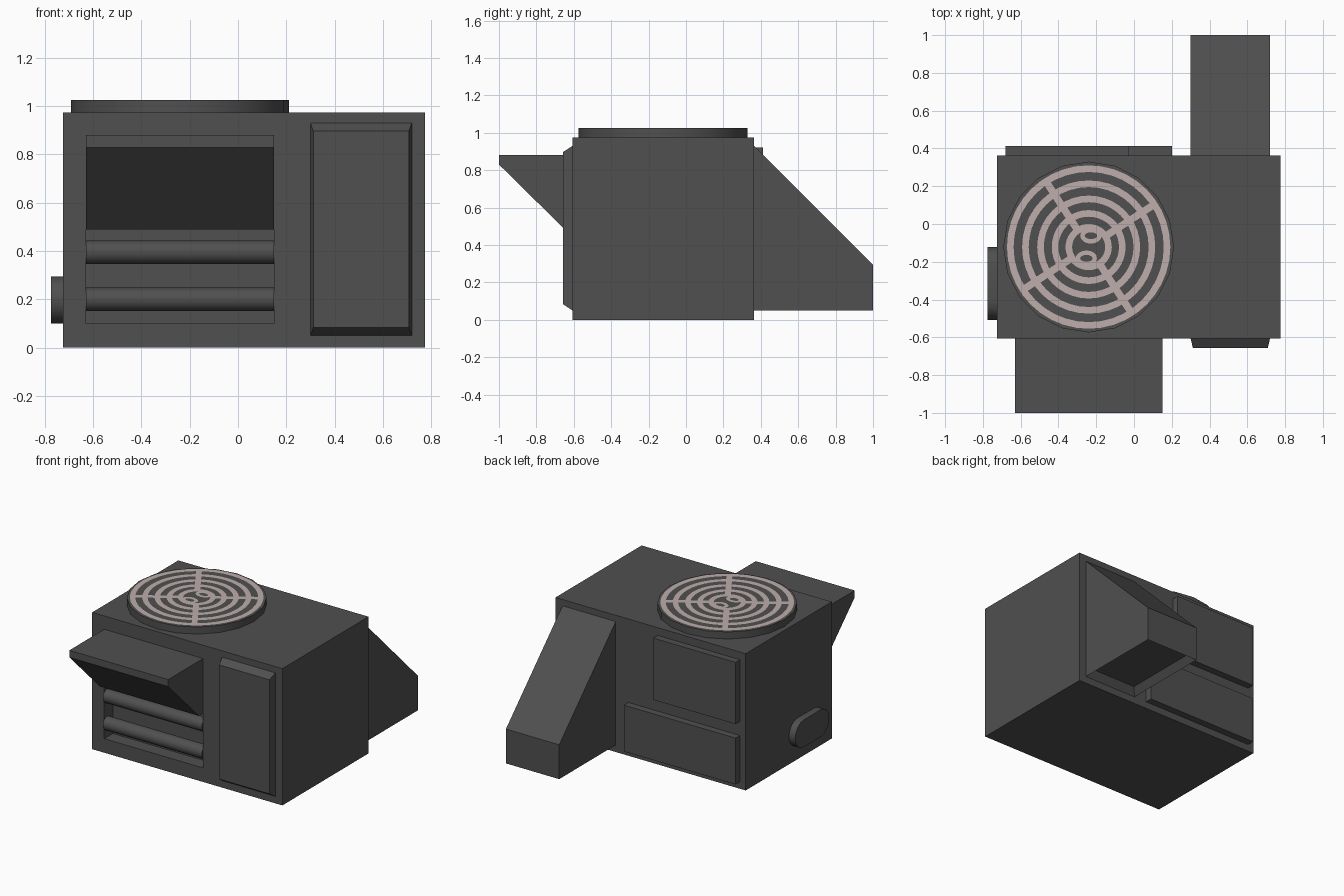
import bpy, bmesh, math
from mathutils import Vector, Matrix

if "Cube" in bpy.data.objects:
    bpy.data.objects.remove(bpy.data.objects["Cube"])


def material(name, rgb):
    m = bpy.data.materials.new(name)
    m.diffuse_color = (*rgb, 1)
    m.use_nodes = True
    m.node_tree.nodes["Principled BSDF"].inputs["Base Color"].default_value = m.diffuse_color
    return m


GREY = material("dark grey metal", (0.08, 0.08, 0.08))
PINK = material("pale pink grille", (0.51, 0.42, 0.41))


def finish(bm, name, mat, smooth=False):
    if mat is GREY:
        bmesh.ops.recalc_face_normals(bm, faces=bm.faces)
    me = bpy.data.meshes.new(name)
    bm.to_mesh(me)
    bm.free()
    me.materials.append(mat)
    ob = bpy.data.objects.new(name, me)
    bpy.context.collection.objects.link(ob)
    if smooth:
        bpy.ops.object.select_all(action='DESELECT')
        ob.select_set(True)
        bpy.context.view_layer.objects.active = ob
        bpy.ops.object.shade_smooth_by_angle(angle=math.radians(35))
    return ob


def prism(name, points, axis, a, b, smooth=False):
    """Extrude a 2D profile along an axis: x takes (y, z), z takes (x, y)."""
    def place(p, t):
        return (t, p[0], p[1]) if axis == 'x' else (p[0], p[1], t)
    bm = bmesh.new()
    face = bm.faces.new([bm.verts.new(place(p, a)) for p in points])
    new = bmesh.ops.extrude_face_region(bm, geom=[face])["geom"]
    shift = Vector(place((0, 0), b - a))
    bmesh.ops.translate(bm, vec=shift, verts=[v for v in new if isinstance(v, bmesh.types.BMVert)])
    return finish(bm, name, GREY, smooth)


def box(name, x, y, z):
    return prism(name, [(y[0], z[0]), (y[1], z[0]), (y[1], z[1]), (y[0], z[1])], 'x', *x)


def arc(cx, cy, r, a0, a1, n):
    return [(cx + r * math.cos(math.radians(a0 + (a1 - a0) * i / n)),
             cy + r * math.sin(math.radians(a0 + (a1 - a0) * i / n))) for i in range(n + 1)]


# Main housing with a recess cut in the front
body = box("housing", (-0.725, 0.775), (-0.607, 0.363), (0, 0.975))
cutter = box("recess_cutter", (-0.63, 0.15), (-0.8, -0.51), (0.1, 0.88))
cutter.hide_render = True
mod = body.modifiers.new("recess", 'BOOLEAN')
mod.operation, mod.solver, mod.object = 'DIFFERENCE', 'EXACT', cutter
bpy.context.view_layer.objects.active = body
bpy.ops.object.modifier_apply(modifier=mod.name)
bpy.data.objects.remove(cutter)

# Front hood
prism("front_hood", [(-0.51, 0.88), (-1, 0.88), (-1, 0.83), (-0.655, 0.49), (-0.51, 0.49)],
      'x', -0.63, 0.15)

# Two rollers in the recess
for i, z in enumerate((0.2, 0.395)):
    prism(f"roller_{i + 1}", arc(-0.575, z, 0.048, 0, 360, 16)[:-1], 'x', -0.63, 0.15, True)

# Front door with chamfered edges
bm = bmesh.new()
rings = []
for y, ix, iz in ((-0.607, 0, 0), (-0.657, 0.012, 0.033)):
    rings.append([bm.verts.new((x, y, z)) for x, z in (
        (0.3 + ix, 0.05 + iz), (0.72 - ix, 0.05 + iz), (0.72 - ix, 0.93 - iz), (0.3 + ix, 0.93 - iz))])
for i in range(4):
    j = (i + 1) % 4
    bm.faces.new((rings[0][i], rings[0][j], rings[1][j], rings[1][i]))
bm.faces.new(rings[0])
bm.faces.new(rings[1])
finish(bm, "front_door", GREY)

# Rear duct, with an inset opening underneath
duct = prism("rear_duct", [(0.363, 0.05), (1, 0.05), (1, 0.295), (0.363, 0.93)], 'x', 0.3, 0.72)
bm = bmesh.new()
bm.from_mesh(duct.data)
bottom = min(bm.faces, key=lambda f: f.calc_center_median().z)
bmesh.ops.inset_region(bm, faces=[bottom], thickness=0.05)
bmesh.ops.translate(bm, vec=(0, 0, 0.05), verts=bottom.verts)
bm.to_mesh(duct.data)
bm.free()

# Rear panels
box("rear_panel_upper", (-0.68, -0.03), (0.363, 0.413), (0.48, 0.92))
box("rear_panel_lower", (-0.68, 0.2), (0.363, 0.413), (0.05, 0.38))

# Oblong cap on the left side
prism("side_cap", arc(-0.22, 0.197, 0.097, -90, 90, 8) + arc(-0.41, 0.197, 0.097, 90, 270, 8),
      'x', -0.775, -0.725, True)

# Fan disc on the roof
CX, CY, TOP = -0.24, -0.122, 1.025
prism("fan_disc", arc(CX, CY, 0.452, 0, 360, 20)[:-1], 'z', 0.975, TOP, True)

# Painted grille: concentric rings, two crossing spokes, two small centre loops
bm = bmesh.new()


def flat_ring(cx, cy, rx, ry, w, n=40):
    inner, outer = [], []
    for i in range(n):
        c, s = math.cos(math.tau * i / n), math.sin(math.tau * i / n)
        inner.append(bm.verts.new((cx + (rx - w / 2) * c, cy + (ry - w / 2) * s, TOP + 0.003)))
        outer.append(bm.verts.new((cx + (rx + w / 2) * c, cy + (ry + w / 2) * s, TOP + 0.003)))
    for i in range(n):
        j = (i + 1) % n
        bm.faces.new((inner[i], outer[i], outer[j], inner[j]))


for r in (0.415, 0.335, 0.255, 0.178, 0.105):
    flat_ring(CX, CY, r, r, 0.035)
for s in (-1, 1):
    flat_ring(CX + s * 0.012, CY + s * 0.06, 0.045, 0.03, 0.024, 16)
for k in range(4):
    rot = Matrix.Rotation(math.radians(33 + 90 * k), 4, 'Z')
    bm.faces.new([bm.verts.new(rot @ Vector((u, v, 0)) + Vector((CX, CY, TOP + 0.003)))
                  for u, v in ((0.09, -0.019), (0.43, -0.019), (0.43, 0.019), (0.09, 0.019))])
finish(bm, "fan_grille", PINK)
